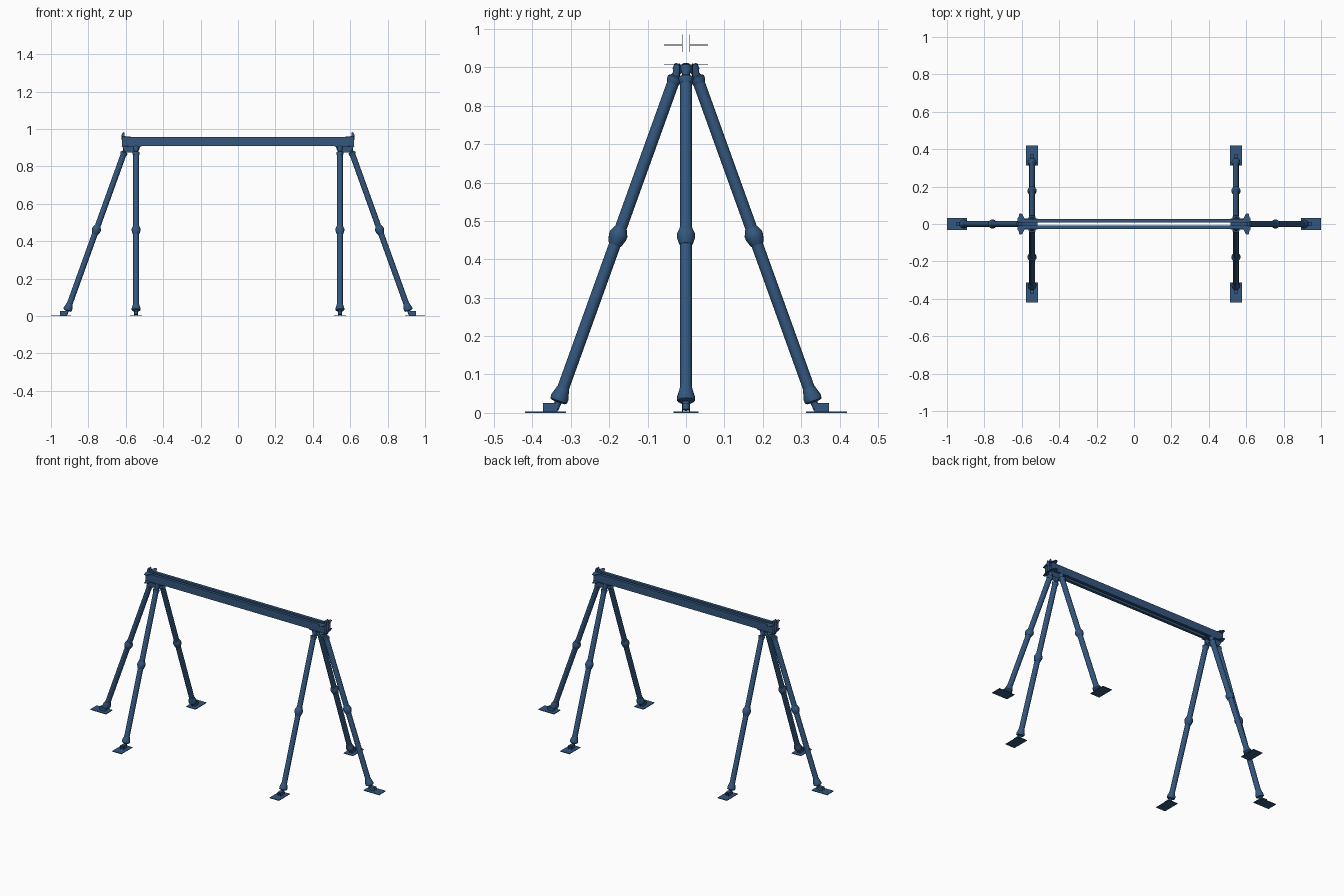
import bpy, bmesh, math
from mathutils import Vector, Matrix

if "Cube" in bpy.data.objects:
    bpy.data.objects.remove(bpy.data.objects["Cube"])

blue = bpy.data.materials.new("steel blue")
blue.diffuse_color = (0.033, 0.095, 0.21, 1)
blue.use_nodes = True
blue.node_tree.nodes["Principled BSDF"].inputs["Base Color"].default_value = blue.diffuse_color


def make(name, bm, smooth=False, mat=Matrix()):
    bmesh.ops.recalc_face_normals(bm, faces=bm.faces[:])
    me = bpy.data.meshes.new(name)
    bm.to_mesh(me)
    bm.free()
    me.transform(mat)
    me.materials.append(blue)
    ob = bpy.data.objects.new(name, me)
    bpy.context.collection.objects.link(ob)
    if smooth:
        bpy.ops.object.select_all(action='DESELECT')
        ob.select_set(True)
        bpy.context.view_layer.objects.active = ob
        bpy.ops.object.shade_smooth_by_angle(angle=math.radians(35))
    return ob


def lathe(name, p0, p1, prof, mat, n=20):
    """Turned part: prof is (fraction along axis, radius)."""
    p0, p1 = Vector(p0), Vector(p1)
    d = p1 - p0
    rot = d.to_track_quat('Z', 'Y').to_matrix()
    bm = bmesh.new()
    rings = []
    for t, r in prof:
        rings.append([bm.verts.new(p0 + d * t + rot @ Vector(
            (r * math.cos(2 * math.pi * i / n), r * math.sin(2 * math.pi * i / n), 0))) for i in range(n)])
    for a, b in zip(rings, rings[1:]):
        for i in range(n):
            j = (i + 1) % n
            bm.faces.new((a[i], a[j], b[j], b[i]))
    bm.faces.new(rings[0])
    bm.faces.new(rings[-1])
    return make(name, bm, True, mat)


def box(name, lo, hi, mat=Matrix()):
    bm = bmesh.new()
    bmesh.ops.create_cube(bm, size=1)
    for v in bm.verts:
        v.co = [l + (c + .5) * (h - l) for c, l, h in zip(v.co, lo, hi)]
    return make(name, bm, False, mat)


def plate(name, pts, vec, mat=Matrix()):
    """Flat outline given a small thickness along vec."""
    bm = bmesh.new()
    f = bm.faces.new([bm.verts.new(p) for p in pts])
    r = bmesh.ops.extrude_face_region(bm, geom=[f])
    for v in r['geom']:
        if isinstance(v, bmesh.types.BMVert):
            v.co += Vector(vec)
    return make(name, bm, False, mat)


def leg(tag, mat):
    """One leg leaning outwards along local +x, with its foot."""
    def at(z):
        return (0.03 + (0.87 - z) * 0.36, 0, z)
    lathe(tag + "_leg_tube", at(0.05), at(0.872), [(0, .0155), (1, .0155)], mat)
    lathe(tag + "_middle_collar", at(0.438), at(0.482),
          [(0, .0165), (.1, .019), (.45, .024), (.65, .024), (.9, .018), (1, .0165)], mat)
    lathe(tag + "_foot_collar", at(0.028), at(0.066),
          [(0, .017), (.1, .023), (.35, .0235), (.8, .018), (1, .016)], mat)
    lathe(tag + "_top_collar", at(0.858), at(0.878),
          [(0, .016), (.4, .019), (.8, .019), (1, .012)], mat)
    # neck and knuckle under the beam
    lathe(tag + "_top_neck", at(0.87), (0.016, 0, 0.908),
          [(0, .012), (.4, .010), (.6, .014), (.9, .014), (1, .010)], mat, 16)
    # foot: plate, bracket cheeks, pin stub
    box(tag + "_foot_plate", (0.312, -.032, 0), (0.42, .032, .004), mat)
    for s in (-1, 1):
        y = sorted((s * .008, s * .0105))
        box(tag + "_foot_bracket", (0.335, y[0], .004), (0.372, y[1], .026), mat)
    box(tag + "_foot_bracket_top", (0.335, -.0105, .024), (0.372, .0105, .026), mat)
    lathe(tag + "_foot_stub", at(0.008), at(0.034), [(0, .008), (1, .010)], mat, 14)


for side, sx in (("right", 1), ("left", -1)):
    # three legs around each end of the beam
    for tag, ang, cx in (("back", 90, .545), ("front", -90, .545), ("outer", 0, .58)):
        a = ang if sx == 1 else 180 - ang
        leg(side + "_" + tag, Matrix.Translation((sx * cx, 0, 0)) @ Matrix.Rotation(math.radians(a), 4, 'Z'))
    mir = Matrix.Diagonal((sx, 1, 1, 1))
    for s in (1, -1):
        m = mir @ Matrix.Diagonal((1, s, 1, 1))
        # gusset plates holding the leg heads
        plate(side + "_gusset", [(.52, .016, .91), (.62, .016, .91), (.607, .016, .882), (.595, .016, .874),
                                 (.535, .016, .874)], (0, .002, 0), m)
        # flared ears at the beam end, below and above
        for z in (.906, .957):
            plate(side + "_end_ear", [(.575, .01, z), (.585, .028, z), (.595, .05, z), (.604, .057, z),
                                      (.613, .055, z), (.616, .04, z), (.622, .03, z), (.622, .01, z)],
                  (0, 0, .002), m)
        plate(side + "_end_horn", [(.59, .009, .955), (.606, .009, .963), (.608, .009, .98), (.615, .009, .985),
                                   (.621, .009, .972), (.624, .009, .958), (.622, .009, .94),
                                   (.59, .009, .94)], (0, .002, 0), m)
    box(side + "_lower_plate", (.515, -.03, .906), (.62, .03, .908), mir)

# twin beam: two open-ended rectangular tubes
for name, s in (("back_beam", 1), ("front_beam", -1)):
    bm = bmesh.new()
    prof = [(.009, .910), (.027, .910), (.027, .956), (.009, .956)]
    ends = [[bm.verts.new((x, s * y, z)) for y, z in prof] for x in (-.62, .62)]
    for i in range(4):
        j = (i + 1) % 4
        bm.faces.new((ends[0][i], ends[0][j], ends[1][j], ends[1][i]))
    make(name, bm)
